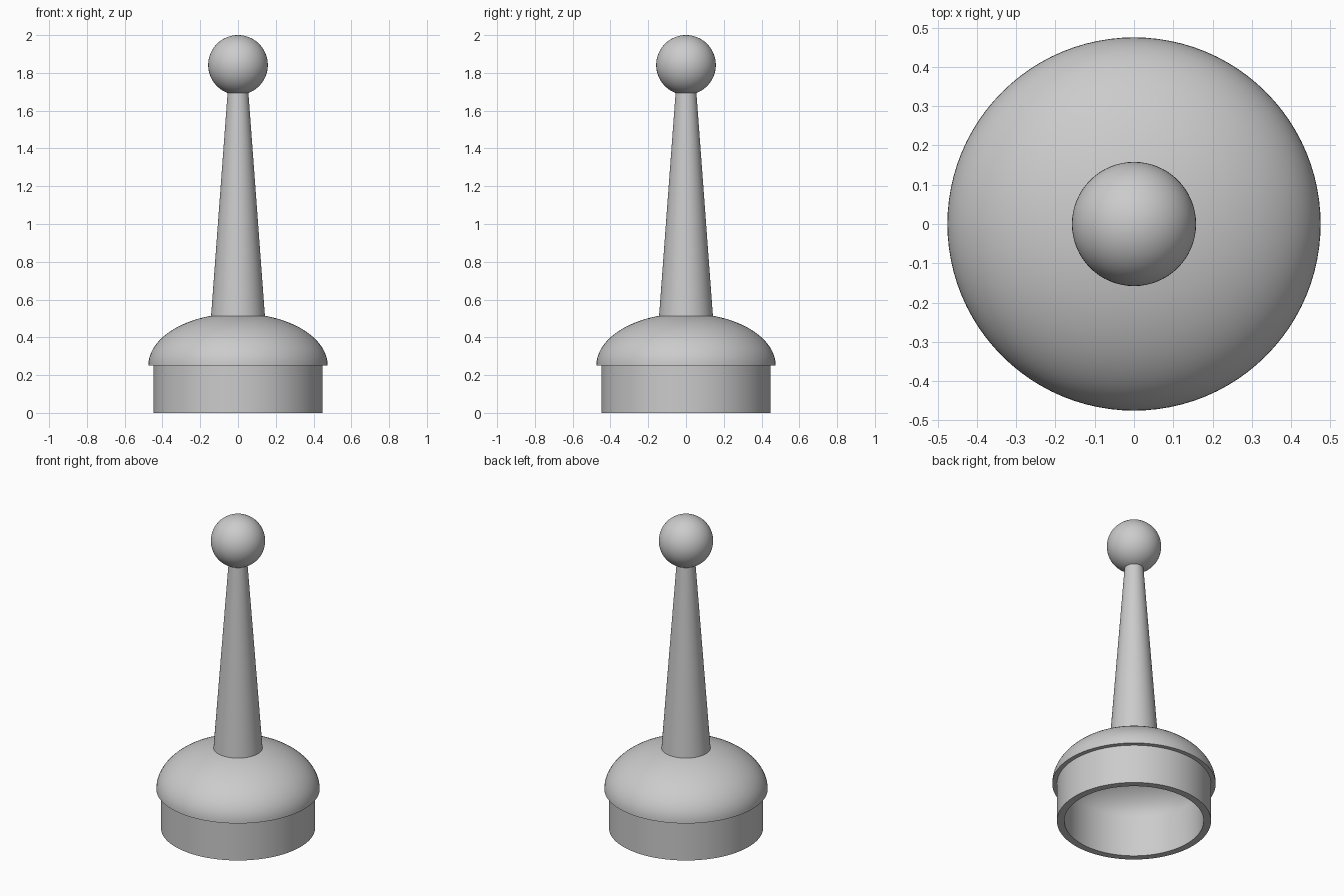
import bpy
import bmesh
import math

cube = bpy.data.objects.get("Cube")
if cube:
    bpy.data.objects.remove(cube, do_unlink=True)

SEGMENTS = 96

grey = bpy.data.materials.new("plain grey")
grey.use_nodes = True
colour = (0.6, 0.6, 0.6, 1)
grey.diffuse_color = colour
grey.node_tree.nodes["Principled BSDF"].inputs["Base Color"].default_value = colour


def lathe(name, profile):
    """Spin a profile of (radius, height) points about the z axis."""
    bm = bmesh.new()
    verts = [bm.verts.new((r, 0, z)) for r, z in profile]
    edges = [bm.edges.new(pair) for pair in zip(verts, verts[1:])]
    bmesh.ops.spin(bm, geom=verts + edges, cent=(0, 0, 0), axis=(0, 0, 1),
                   angle=math.tau, steps=SEGMENTS)
    bmesh.ops.remove_doubles(bm, verts=bm.verts, dist=1e-5)
    bmesh.ops.recalc_face_normals(bm, faces=bm.faces)
    mesh = bpy.data.meshes.new(name)
    bm.to_mesh(mesh)
    bm.free()
    obj = bpy.data.objects.new(name, mesh)
    bpy.context.collection.objects.link(obj)
    finish(obj)


def finish(obj):
    """Apply the colour and smooth shading with sharp edges kept."""
    obj.data.materials.append(grey)
    bpy.ops.object.select_all(action="DESELECT")
    obj.select_set(True)
    bpy.context.view_layer.objects.active = obj
    bpy.ops.object.shade_smooth_by_angle(angle=math.radians(30))


def dome_arc(radius, height, base, steps=24):
    """Quarter ellipse from the rim up to the crown."""
    angles = [i * math.pi / 2 / steps for i in range(steps + 1)]
    return [(radius * math.cos(a), base + height * math.sin(a)) for a in angles]


# Hollow cap: open skirt, overhanging lip, domed outside and inside
skirt_top = 0.25
outer_dome = dome_arc(0.475, 0.277, skirt_top)
inner_dome = dome_arc(0.405, 0.225, skirt_top)
lathe("hollow_cap", inner_dome[::-1] + [(0.405, 0), (0.448, 0), (0.448, skirt_top)]
      + outer_dome)

# Tapered stem, seated in the dome and in the ball
lathe("tapered_stem", [(0, 0.5), (0.1435, 0.5), (0.054, 1.71), (0, 1.71)])

# Ball on top
bpy.ops.mesh.primitive_uv_sphere_add(segments=64, ring_count=32, radius=0.158,
                                     location=(0, 0, 1.842))
ball = bpy.context.object
ball.name = "top_ball"
finish(ball)
